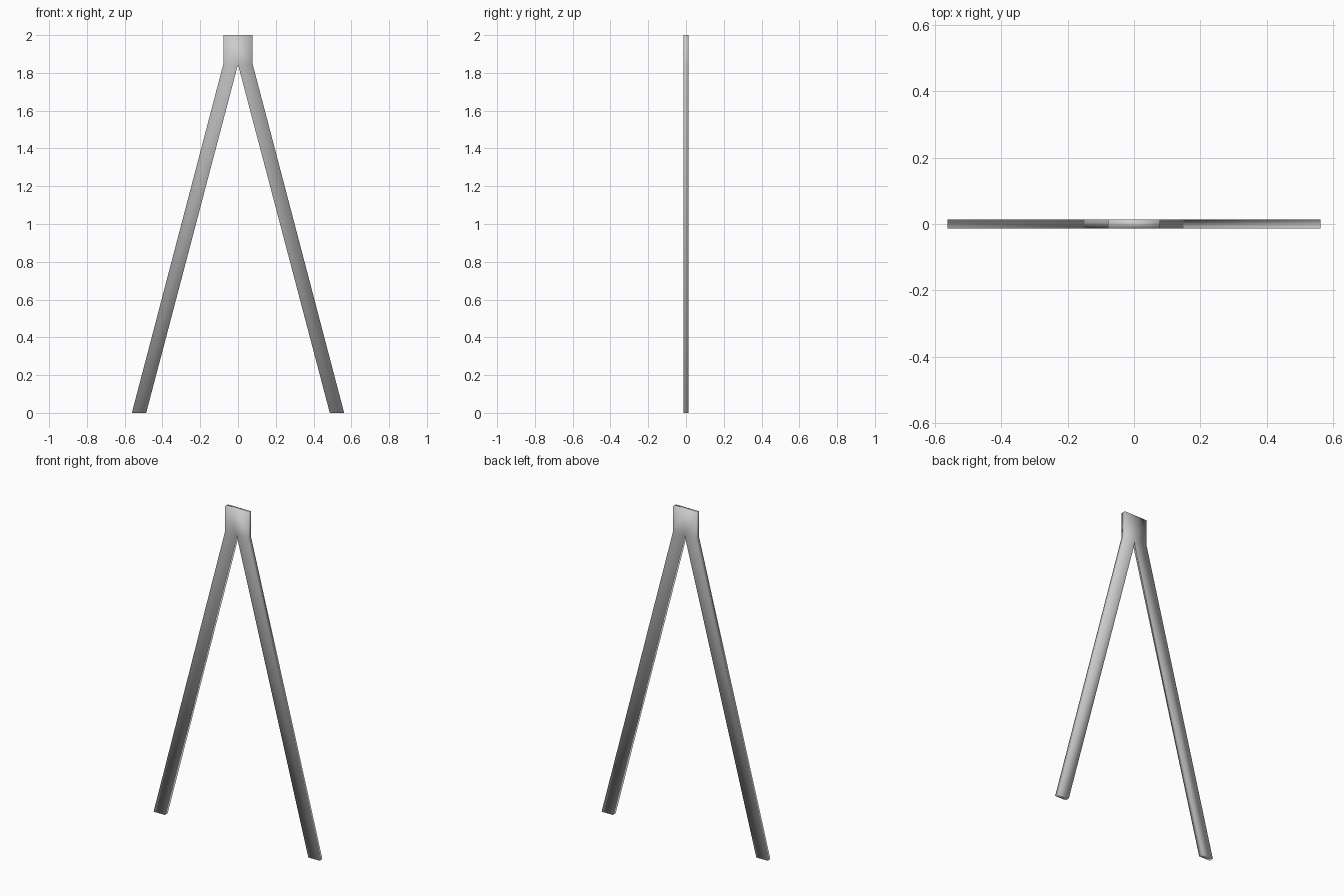
import bpy
import bmesh

if "Cube" in bpy.data.objects:
    bpy.data.objects.remove(bpy.data.objects["Cube"])

HALF_THICK = 0.014

# Right half outline: (inner x, outer x, z) from the top of the head to the foot
ROWS = [(0.0, 0.078, 2.0), (0.0, 0.078, 1.845), (0.486, 0.562, 0.0)]

grey = bpy.data.materials.new("warm_grey")
grey.diffuse_color = (0.6, 0.6, 0.6, 1)
grey.use_nodes = True
grey.node_tree.nodes["Principled BSDF"].inputs["Base Color"].default_value = grey.diffuse_color

bm = bmesh.new()
# Head and slanted leg of each side, as flat quads
for side in (-1, 1):
    for (i0, o0, z0), (i1, o1, z1) in zip(ROWS, ROWS[1:]):
        corners = [(i0, z0), (i1, z1), (o1, z1), (o0, z0)]
        if side < 0:
            corners.reverse()
        bm.faces.new([bm.verts.new((side * x, -HALF_THICK, z)) for x, z in corners])
bmesh.ops.remove_doubles(bm, verts=bm.verts, dist=0.0005)

# Thicken the outline into a thin slab
front = bm.faces[:]
out = bmesh.ops.extrude_face_region(bm, geom=front, use_keep_orig=True)
for v in out["geom"]:
    if isinstance(v, bmesh.types.BMVert):
        v.co.y = HALF_THICK
bmesh.ops.recalc_face_normals(bm, faces=bm.faces)

# Soft shading over the whole slab
for f in bm.faces:
    f.smooth = True

mesh = bpy.data.meshes.new("forked_strut")
bm.to_mesh(mesh)
bm.free()
mesh.materials.append(grey)
strut = bpy.data.objects.new("forked_strut", mesh)
bpy.context.collection.objects.link(strut)
